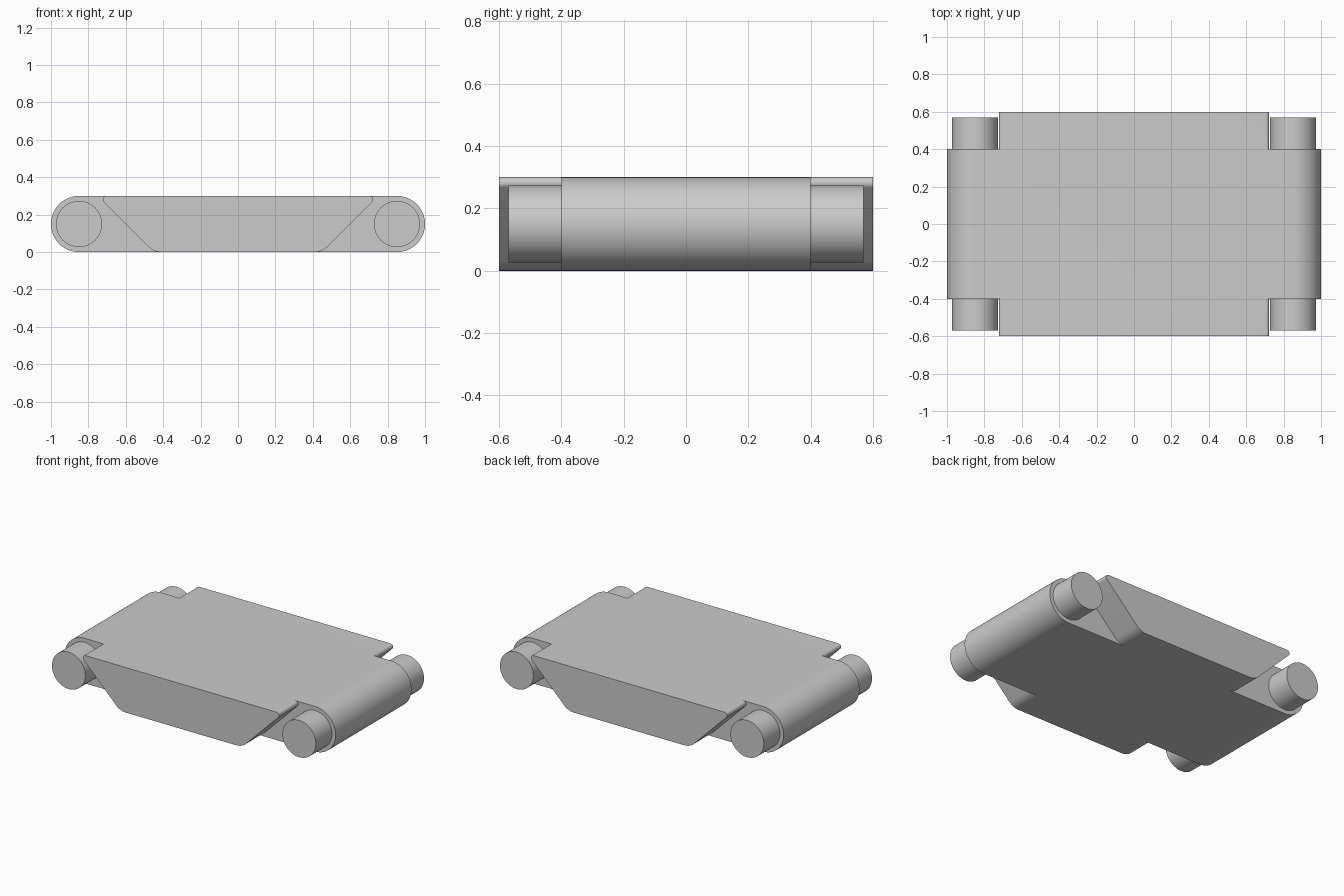
import bpy, bmesh, math

cube = bpy.data.objects.get("Cube")
if cube:
    bpy.data.objects.remove(cube, do_unlink=True)

grey = bpy.data.materials.new("plain_grey")
grey.use_nodes = True
grey.diffuse_color = (0.6, 0.6, 0.6, 1)
grey.node_tree.nodes["Principled BSDF"].inputs["Base Color"].default_value = grey.diffuse_color

HEIGHT = 0.3
AXLE_X, AXLE_Z = 0.85, 0.15


def arc(cx, cz, r, start, end, steps):
    """Points on an arc in the xz plane, angles in degrees."""
    angles = [math.radians(start + (end - start) * i / steps) for i in range(steps + 1)]
    return [(cx + r * math.cos(a), cz + r * math.sin(a)) for a in angles]


def mirrored(right_half):
    """Close a right-hand profile with its reflection in x."""
    return right_half + [(-x, z) for x, z in reversed(right_half)]


def extrude(name, profile, half_width):
    """Prism with an xz profile, centred on y = 0."""
    bm = bmesh.new()
    face = bm.faces.new([bm.verts.new((x, -half_width, z)) for x, z in profile])
    moved = bmesh.ops.extrude_face_region(bm, geom=[face])["geom"]
    bmesh.ops.translate(bm, vec=(0, 2 * half_width, 0),
                        verts=[v for v in moved if isinstance(v, bmesh.types.BMVert)])
    bmesh.ops.recalc_face_normals(bm, faces=bm.faces)
    mesh = bpy.data.meshes.new(name)
    bm.to_mesh(mesh)
    bm.free()
    mesh.materials.append(grey)
    obj = bpy.data.objects.new(name, mesh)
    bpy.context.collection.objects.link(obj)
    return obj


def select(obj):
    bpy.ops.object.select_all(action="DESELECT")
    obj.select_set(True)
    bpy.context.view_layer.objects.active = obj


# Long lower body with round ends
body = extrude("body", mirrored(arc(AXLE_X, AXLE_Z, 0.15, -90, 90, 48)), 0.4)

# Wide centre block with 45 degree ends and rounded corners
TOP_R, BOTTOM_R, FOOT_X = 0.019, 0.1, 0.45
bottom = arc(FOOT_X - BOTTOM_R * math.tan(math.pi / 8), BOTTOM_R, BOTTOM_R, -90, -45, 10)
top = arc(FOOT_X + HEIGHT - TOP_R / math.tan(math.pi / 8), HEIGHT - TOP_R, TOP_R, -45, 90, 14)
block = extrude("centre_block", mirrored(bottom + top), 0.6)

# Fuse both into one hull
union = body.modifiers.new("fuse", "BOOLEAN")
union.operation, union.solver, union.object = "UNION", "EXACT", block
select(body)
bpy.ops.object.modifier_apply(modifier=union.name)
bpy.data.objects.remove(block, do_unlink=True)
body.name = "hull"

# Rollers sticking out at both sides of each end
rollers = [extrude(name, [(x + side * AXLE_X, z + AXLE_Z)
                          for x, z in arc(0, 0, 0.123, 0, 360, 64)[:-1]], 0.57)
           for name, side in (("left_roller", 1), ("right_roller", -1))]

for obj in [body] + rollers:
    select(obj)
    bpy.ops.object.shade_smooth_by_angle(angle=math.radians(30))
